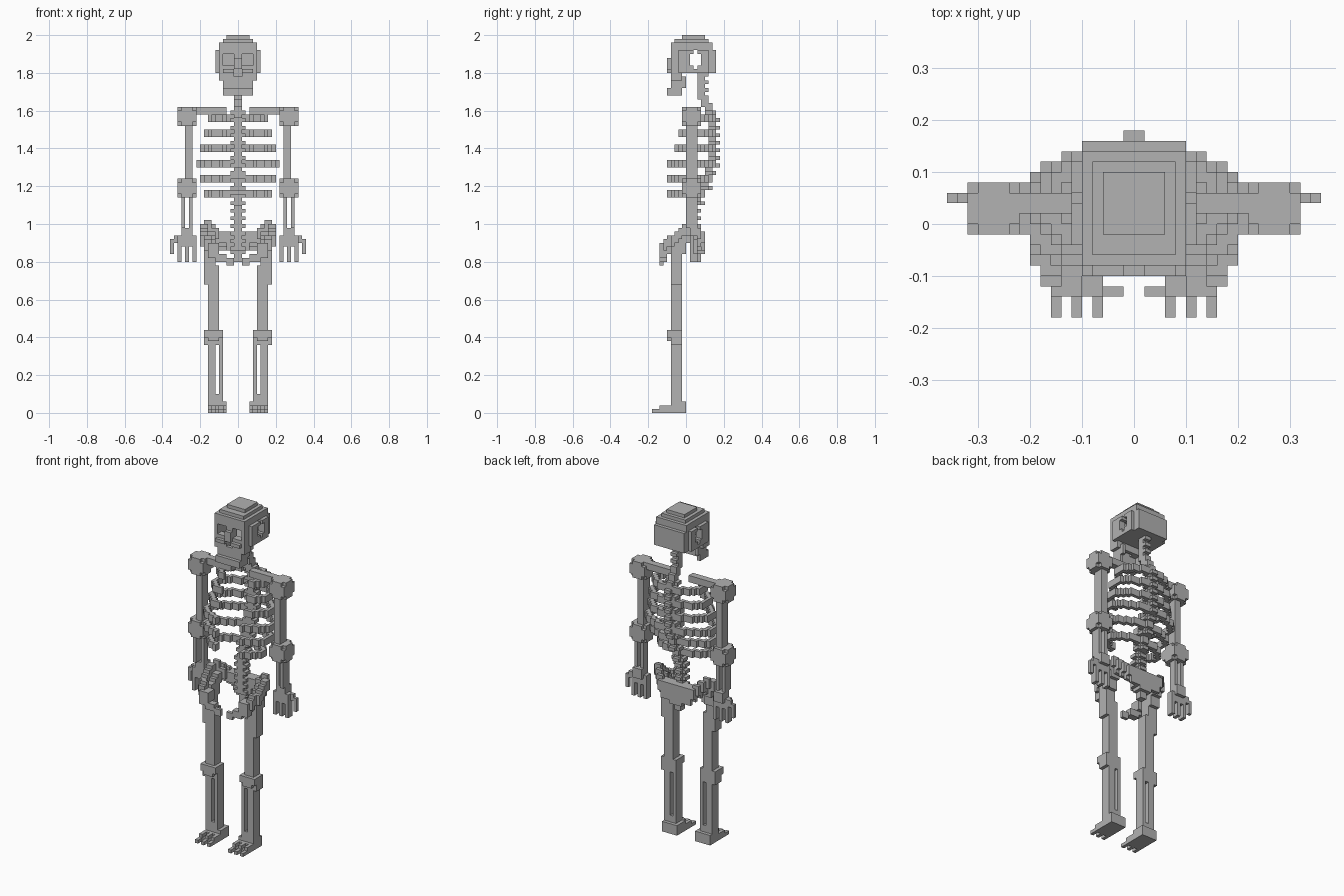
import bpy, bmesh, math

if "Cube" in bpy.data.objects:
    bpy.data.objects.remove(bpy.data.objects["Cube"])

U = 0.02  # edge length of one cube
bone = bpy.data.materials.new("bone_grey")
bone.diffuse_color = (0.445, 0.445, 0.445, 1)
bone.use_nodes = True
bone.node_tree.nodes["Principled BSDF"].inputs["Base Color"].default_value = bone.diffuse_color


def box(x0, x1, y0, y1, z0, z1):
    return {(x, y, z) for x in range(x0, x1) for y in range(y0, y1) for z in range(z0, z1)}


def wide(w, y0, y1, z0, z1):
    return box(-w, w, y0, y1, z0, z1)


def mirror(cells):
    return {(-x - 1, y, z) for x, y, z in cells}


def joint(x, y, z):
    # five-cube knob with its edges cut away
    return (box(x, x + 5, y, y + 5, z + 1, z + 4) | box(x, x + 5, y + 1, y + 4, z, z + 5)
            | box(x + 1, x + 4, y, y + 5, z, z + 5))


def build(name, cells):
    # skin the outside of a set of cubes
    bm = bmesh.new()
    verts = {}
    for cell in cells:
        for a in range(3):
            for s in (0, 1):
                n = list(cell)
                n[a] += 2 * s - 1
                if tuple(n) in cells:
                    continue
                loop = []
                for i, j in ((0, 0), (1, 0), (1, 1), (0, 1)):
                    p = list(cell)
                    p[a] += s
                    p[(a + 1) % 3] += i
                    p[(a + 2) % 3] += j
                    p = tuple(p)
                    if p not in verts:
                        verts[p] = bm.verts.new([c * U for c in p])
                    loop.append(verts[p])
                bm.faces.new(loop if s else loop[::-1])
    bmesh.ops.dissolve_limit(bm, angle_limit=0.01, verts=bm.verts[:], edges=bm.edges[:])
    me = bpy.data.meshes.new(name)
    bm.to_mesh(me)
    bm.free()
    me.materials.append(bone)
    bpy.context.collection.objects.link(bpy.data.objects.new(name, me))


def pair(name, cells):
    build("right_" + name, cells)
    build("left_" + name, mirror(cells))


# Skull: stepped cranium, cheeks, nose
skull = (wide(3, -1, 5, 99, 100) | wide(4, -3, 6, 98, 99) | wide(5, -4, 7, 96, 98)
         | wide(5, -4, 8, 90, 96) | wide(6, -2, 6, 90, 96) | wide(5, -4, -1, 88, 90)
         | wide(1, -5, -4, 91, 94) | wide(4, -5, -4, 90, 91))
skull -= wide(4, -2, 6, 91, 97)                     # hollow inside
eye = box(1, 4, -5, 1, 92, 95)
ear = box(4, 7, 1, 4, 92, 95) | box(4, 7, 2, 3, 91, 96)
skull -= eye | mirror(eye) | ear | mirror(ear) | wide(1, -5, -2, 88, 91)
build("skull", skull)

# Jaw: open at the back
jaw = (wide(4, -5, -1, 84, 86) | wide(4, -4, 0, 86, 89)) - wide(3, -3, 0, 84, 89)
build("jaw", jaw)

# Spine: wide and narrow cubes in turn along a bent path
PATH = [(40, 2), (45, 1), (54, 1), (58, 3), (62, 5), (67, 6), (75, 6), (80, 5), (83, 3), (91, 3)]


def spine_y(z):
    for (z0, y0), (z1, y1) in zip(PATH, PATH[1:]):
        if z0 <= z <= z1:
            return round(y0 + (y1 - y0) * (z - z0) / (z1 - z0))


spine = set()
for z in range(43, 91):
    y = spine_y(z)
    spine |= wide(1, y, y + 2, z, z + 1)
    if z % 2:
        spine |= wide(2 if z < 80 else 1, y, y + 2, z, z + 1) | wide(1, y, y + 3, z, z + 1)
build("spine", spine)

# Ribs: half rings, open at the front
for i, (w, front) in enumerate(((9, -5), (10, -5), (11, -5), (10, -4), (9, -3), (8, -2))):
    z = 57 + 4 * i
    back = spine_y(z) + 2
    cy, ry = (front + back) / 2, (back - front) / 2 - 0.5
    ring = set()
    for k in range(400):
        a = math.pi * (k / 399 - 0.5)
        x, y = math.floor((w - 0.5) * math.cos(a)), math.floor(cy + ry * math.sin(a))
        if y > cy or x >= 4:
            ring |= box(x, x + 1, y, y + 1, z, z + 2)
    pair("rib_%d" % (i + 1), ring)

# Arms
pair("collarbone", box(3, 11, 1, 3, 79, 81))
pair("shoulder", joint(11, -1, 76))
pair("upper_arm", box(12, 14, 0, 3, 62, 76))
pair("elbow", joint(11, -1, 57))
pair("forearm", box(12, 13, 1, 3, 49, 57) | box(14, 15, 0, 3, 49, 57))
hand = box(11, 16, 1, 3, 44, 47) | box(12, 15, 1, 4, 46, 49) | box(16, 17, 2, 3, 45, 47)
hand |= box(17, 18, 2, 3, 42, 46)
for x in (11, 13, 15):
    hand |= box(x, x + 1, 1, 3, 40, 44)
pair("hand", hand)

# Pelvis: stepped wings from back to front, pubic bars and tailbone
OUTER = [9, 9, 10, 10, 10, 10, 10, 9, 8, 7, 6]
TOP = [46, 47, 47, 48, 49, 50, 50, 51, 50, 49, 48]
wing = set()
for i, (x, z) in enumerate(zip(OUTER, TOP)):
    y = i - 6
    wing |= box(x - 2, x, y, y + 1, z - 3, z) | box(x - 4, x - 1, y, y + 1, z - 5, z - 2)
wing |= box(5, 8, -7, -5, 41, 45) | box(3, 6, -7, -5, 40, 42) | box(1, 3, -7, -6, 39, 41)
wing |= box(6, 9, -4, 0, 42, 46)
pair("hip", wing)
build("sacrum", wide(5, 2, 5, 45, 48) | wide(3, 2, 5, 43, 45) | wide(2, 2, 5, 42, 43)
      | wide(1, 2, 4, 40, 42))

# Legs
pair("thigh", box(6, 9, -4, -1, 34, 43) | box(5, 8, -4, -1, 22, 39))
pair("knee", box(4, 9, -4, -1, 18, 22) | box(5, 8, -5, -1, 19, 22) | box(4, 9, -5, -4, 20, 22))
pair("shin", box(6, 8, -4, -1, 3, 18) | box(4, 5, -4, -1, 3, 18) | box(5, 6, -4, -1, 3, 5))
foot = box(3, 8, -7, 0, 0, 1) | box(3, 8, -5, 0, 1, 2) | box(3, 8, -4, 0, 2, 3)
for x in (3, 5, 7):
    foot |= box(x, x + 1, -9, -7, 0, 1) | box(x, x + 1, -7, -5, 1, 2)
pair("foot", foot)
